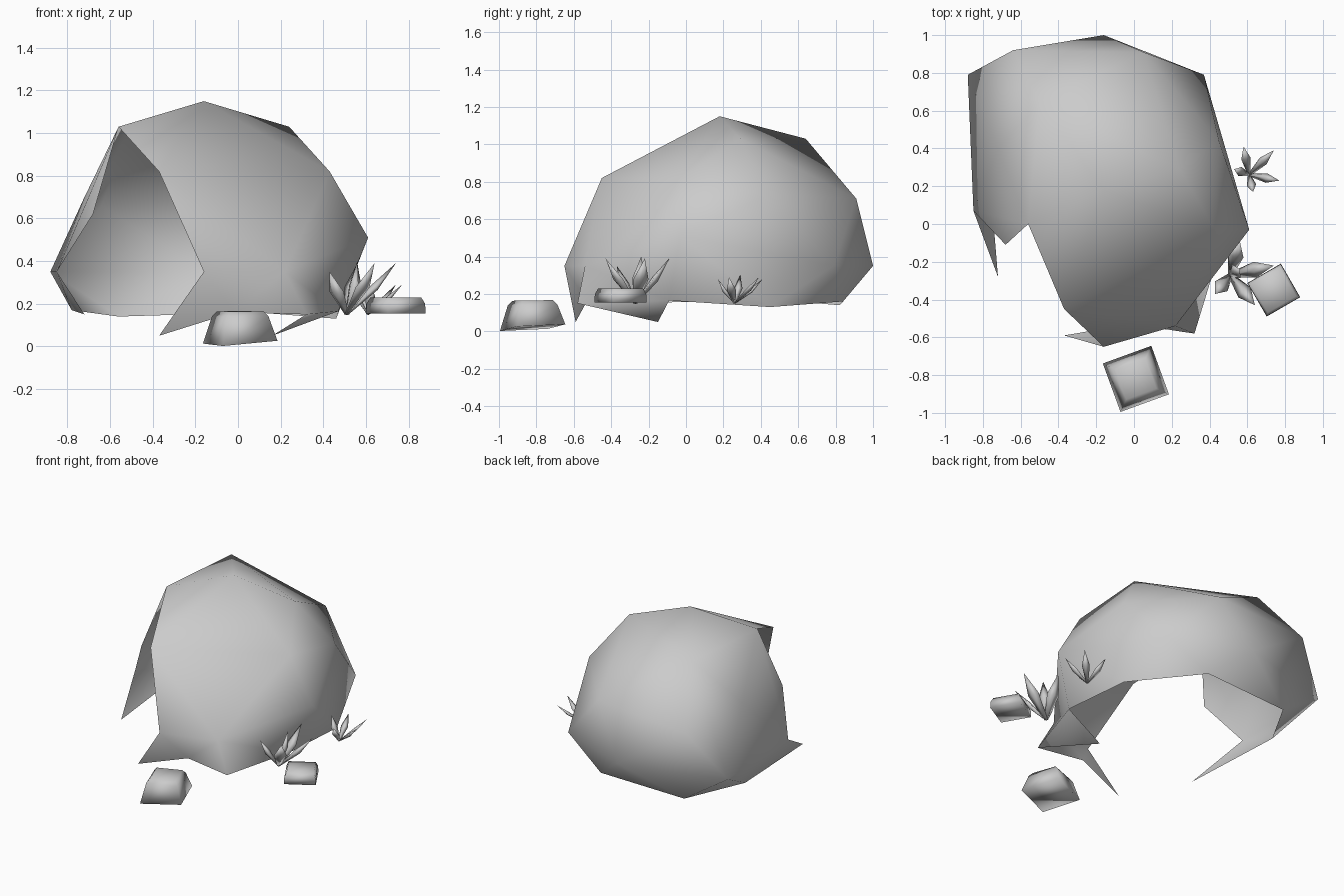
import bpy, bmesh, math
from mathutils import Vector

if "Cube" in bpy.data.objects:
    bpy.data.objects.remove(bpy.data.objects["Cube"])


def finish(bm, name):
    bmesh.ops.recalc_face_normals(bm, faces=bm.faces[:])
    for f in bm.faces:
        f.smooth = True
    mesh = bpy.data.meshes.new(name)
    bm.to_mesh(mesh)
    bm.free()
    ob = bpy.data.objects.new(name, mesh)
    bpy.context.collection.objects.link(ob)
    return ob


# Cave shell: rounded boulder hull, opened at the front left and underneath
dome = {
    'top': (-.16, .18, 1.15), 'g': (.24, .29, 1.03), 'gl': (-.56, 0, 1.03),
    'h': (-.5, .64, 1.03), 'jl': (-.37, -.45, .82), 'f': (.43, -.03, .82),
    'k': (.45, .44, .73), 'fl': (-.72, .4, .7), 'back_up': (.05, .91, .71),
    'side': (.61, -.03, .51), 'd': (.37, .79, .35), 'e': (.22, -.54, .35),
    'front': (-.16, -.65, .35), 'back': (-.16, 1.0, .35),
    'backl': (-.64, .92, .66), 'l1': (-.88, .79, .35), 'l2': (-.85, .07, .35),
}
rim = {
    'w1': (-.78, .45, .17), 'w2': (-.56, .82, .14), 'w3': (.08, .84, .16),
    'w4': (.46, .45, .13), 'w5': (.47, -.09, .165),
}
bm = bmesh.new()
v = {k: bm.verts.new(p) for k, p in {**dome, **rim}.items()}
bmesh.ops.convex_hull(bm, input=list(v.values()))
hole = {v[k] for k in ['gl', 'jl', 'front', 'l2', 'e', *rim]}
brow = {v['jl'], v['front'], v['e']}
bmesh.ops.delete(bm, geom=[f for f in bm.faces
                           if set(f.verts) <= hole and set(f.verts) != brow],
                 context='FACES_ONLY')
bmesh.ops.delete(bm, geom=[e for e in bm.edges if not e.link_faces], context='EDGES')

# Jagged tips around the opening and the bottom edge
tips = {'lip': (-.68, -.11, .62), 'spike': (-.72, -.28, .15),
        'f1': (-.37, -.59, .05), 'x': (-.02, -.53, .16),
        'w6': (.32, -.58, .15), 'f3': (.16, -.15, .05)}
for k, p in tips.items():
    v[k] = bm.verts.new(p)
for names in ('gl lip l2', 'l2 spike w1', 'front f1 x', 'front x e',
              'e x w6', 'e w6 w5', 'w6 f3 w5'):
    vs = [v[n] if v[n].is_valid else None for n in names.split()]
    if None not in vs and bm.faces.get(vs) is None:
        bm.faces.new(vs)
bmesh.ops.delete(bm, geom=[x for x in bm.verts if not x.link_faces], context='VERTS')
finish(bm, 'cave_shell')


# Loose stones: tapered four-sided blocks
def stone(name, centre, radius, angle, levels, tilt):
    bm = bmesh.new()
    rings = []
    for scale, z in levels:
        ring = []
        for i in range(4):
            a = math.radians(angle + 90 * i)
            x, y = radius * scale * math.cos(a), radius * scale * math.sin(a)
            ring.append(bm.verts.new((centre[0] + x, centre[1] + y,
                                      centre[2] + z + tilt * (x + y) * (1 if z == 0 else .15))))
        rings.append(ring)
    for lo, hi in zip(rings, rings[1:]):
        for i in range(4):
            j = (i + 1) % 4
            bm.faces.new((lo[i], lo[j], hi[j], hi[i]))
    bm.faces.new(rings[-1])
    bm.faces.new(rings[0][::-1])
    finish(bm, name)


stone('front_stone', (.01, -.82, .02), .193, 65, [(1, 0), (.76, .12), (.62, .145)], .07)
stone('side_stone', (.74, -.35, .155), .145, 75, [(1, 0), (.98, .045), (.85, .075)], 0)


# Grass tufts: pointed four-sided blades fanning from one base
def tuft(name, base, tip_points, width):
    bm = bmesh.new()
    base = Vector(base)
    for p in tip_points:
        tip = Vector(p)
        d = tip - base
        side = d.cross(Vector((0, 0, 1))).normalized()
        up = side.cross(d).normalized()
        rings = []
        for t, w in ((0, .3), (.55, 1)):
            c = base + d * t - up * .012 * t
            rings.append([bm.verts.new(c + o * w) for o in
                          (side * width, up * width * .45, -side * width, -up * width * .45)])
        end = bm.verts.new(tip)
        for i in range(4):
            j = (i + 1) % 4
            bm.faces.new((rings[0][i], rings[0][j], rings[1][j], rings[1][i]))
            bm.faces.new((rings[1][i], rings[1][j], end))
        bm.faces.new(rings[0][::-1])
    finish(bm, name)


tuft('large_grass_tuft', (.51, -.27, .15),
     [(.74, -.22, .39), (.64, -.43, .39), (.43, -.37, .35), (.56, -.09, .39),
      (.56, -.24, .4)], .042)
tuft('small_grass_tuft', (.61, .26, .15),
     [(.58, .41, .28), (.74, .39, .29), (.77, .23, .29), (.63, .17, .28),
      (.53, .29, .3)], .025)
